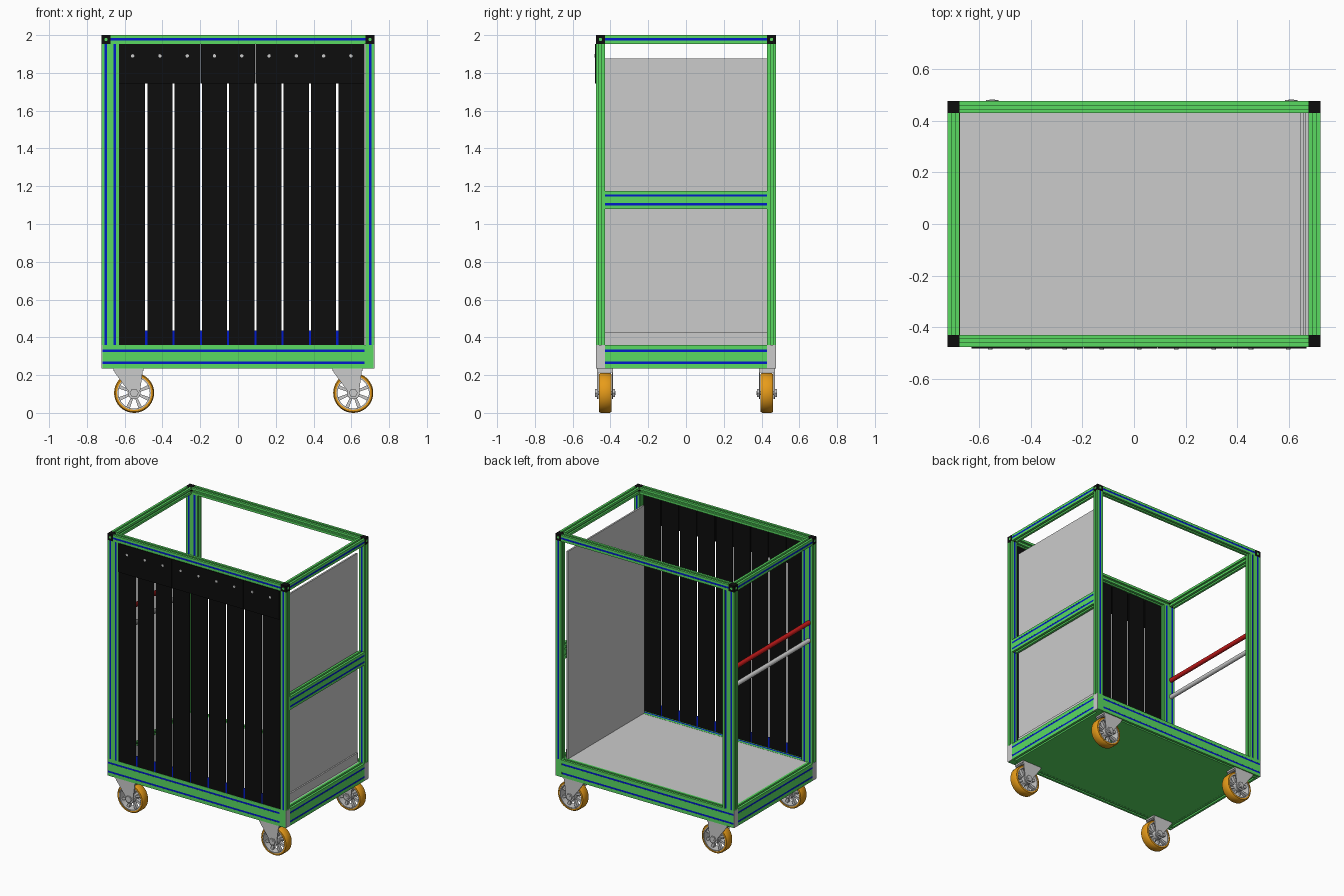
import bpy, bmesh, math
from mathutils import Vector

if "Cube" in bpy.data.objects:
    bpy.data.objects.remove(bpy.data.objects["Cube"])


def mat(name, rgb):
    m = bpy.data.materials.new(name)
    m.diffuse_color = (*rgb, 1)
    m.use_nodes = True
    m.node_tree.nodes["Principled BSDF"].inputs["Base Color"].default_value = m.diffuse_color
    return m


GREEN = mat("green", (0.10, 0.70, 0.12))
BLUE = mat("blue", (0.0, 0.01, 0.6))
BLACK = mat("black", (0.004, 0.004, 0.004))
ORANGE = mat("orange", (0.80, 0.33, 0.01))
RED = mat("red", (0.55, 0.01, 0.01))


def finish(name, bm, m=None, smooth=False):
    bmesh.ops.recalc_face_normals(bm, faces=bm.faces)
    me = bpy.data.meshes.new(name)
    bm.to_mesh(me)
    bm.free()
    ob = bpy.data.objects.new(name, me)
    bpy.context.collection.objects.link(ob)
    if m:
        me.materials.append(m)
    if smooth:
        bpy.context.view_layer.objects.active = ob
        ob.select_set(True)
        bpy.ops.object.shade_smooth_by_angle(angle=math.radians(35))
        ob.select_set(False)
    return ob


def prism(name, pts, axis, a, b, m=None):
    """Extrude a 2D outline along an axis; outline uses the other two axes in order."""
    bm = bmesh.new()
    rows = []
    for t in (a, b):
        row = []
        for p in pts:
            c = list(p)
            c.insert(axis, t)
            row.append(bm.verts.new(c))
        rows.append(row)
    bm.faces.new(rows[0])
    bm.faces.new(rows[1])
    n = len(pts)
    for i in range(n):
        j = (i + 1) % n
        bm.faces.new((rows[0][i], rows[0][j], rows[1][j], rows[1][i]))
    return finish(name, bm, m)


def box(name, lo, hi, m=None):
    return prism(name, [(lo[0], lo[1]), (hi[0], lo[1]), (hi[0], hi[1]), (lo[0], hi[1])],
                 2, lo[2], hi[2], m)


def rod(name, axis, c, r, length, m=None, seg=24):
    """Cylinder centred at c along an axis."""
    o = [c[i] for i in range(3) if i != axis]
    pts = [(o[0] + r * math.cos(2 * math.pi * i / seg), o[1] + r * math.sin(2 * math.pi * i / seg))
           for i in range(seg)]
    ob = prism(name, pts, axis, c[axis] - length / 2, c[axis] + length / 2, m)
    if seg > 8:
        bpy.context.view_layer.objects.active = ob
        ob.select_set(True)
        bpy.ops.object.shade_smooth_by_angle(angle=math.radians(35))
        ob.select_set(False)
    return ob


def ring(name, c, prof, m=None, seg=40):
    """Lathe a closed (radius, y) profile about the y axis."""
    bm = bmesh.new()
    rows = []
    for i in range(seg):
        a = 2 * math.pi * i / seg
        rows.append([bm.verts.new((c[0] + r * math.cos(a), c[1] + y, c[2] + r * math.sin(a)))
                     for r, y in prof])
    n = len(prof)
    for i in range(seg):
        p, q = rows[i], rows[(i + 1) % seg]
        for k in range(n):
            bm.faces.new((p[k], p[(k + 1) % n], q[(k + 1) % n], q[k]))
    return finish(name, bm, m, True)


HW, DEP = 0.0065, 0.012


def slots(d):
    if d < 0.06:
        return [d / 2]
    s = 0.0235 if d < 0.1 else 0.0325
    return [d / 2 - s, d / 2 + s]


def beam(name, axis, lo, hi, blue=()):
    """Slotted extrusion; blue lists (axis, sign) faces whose slots hold an insert."""
    u, v = [i for i in range(3) if i != axis]
    w, h = hi[u] - lo[u], hi[v] - lo[v]
    p = Vector((lo[u], lo[v]))
    d = Vector((1, 0))
    pts = []
    for length in (w, h, w, h):
        n = Vector((-d.y, d.x))
        pts.append(p.copy())
        for s in slots(length):
            a, b = p + d * (s - HW), p + d * (s + HW)
            pts += [a, a + n * DEP, b + n * DEP, b]
        p = p + d * length
        d = n
    prism(name, [tuple(q) for q in pts], axis, lo[axis], hi[axis], GREEN)
    for f, sign in blue:
        o = v if f == u else u
        for s in slots(hi[o] - lo[o]):
            a, b = list(lo), list(hi)
            a[o], b[o] = lo[o] + s - HW, lo[o] + s + HW
            if sign > 0:
                a[f], b[f] = hi[f] - DEP, hi[f] - 0.0005
            else:
                a[f], b[f] = lo[f] + 0.0005, lo[f] + DEP
            box(name + "_insert", a, b, BLUE)


X, Y, T = 0.722, 0.476, 0.046
XI, YI = X - T, Y - T
Z0, Z1, ZT = 0.235, 0.36, 1.954

# base beams, posts and top rails on front and back
for s, tag in ((-1, "front"), (1, "back")):
    y0, y1 = sorted((s * Y, s * YI))
    top_blue = [(2, 1)] if s < 0 else []
    beam(tag + "_base_beam", 0, (-X + 0.004, y0, Z0), (0.67, y1, Z1), [(1, s)] + top_blue)
    box(tag + "_base_end", (0.67, y0, Z0), (X - 0.004, y1, Z1), GREEN)
    for sx in (-1, 1):
        xa, xb = sorted((sx * X, sx * (X - 0.004)))
        box(tag + "_base_cap", (xa, y0, Z0), (xb, y1, Z1))
    beam(tag + "_left_post", 2, (-X, y0, Z1), (-X + 0.092, y1, ZT), [(1, 1), (1, -1)])
    beam(tag + "_right_post", 2, (XI, y0, Z1), (X, y1, ZT), [(1, 1), (1, -1)])
    beam(tag + "_top_rail", 0, (-XI, y0, ZT), (XI, y1, 2), [(1, s)])

# side beams and black corner cubes
for s, tag in ((-1, "left"), (1, "right")):
    x0, x1 = sorted((s * X, s * XI))
    beam(tag + "_base_beam", 1, (x0, -YI, Z0), (x1, YI, Z1), [(0, s)])
    beam(tag + "_top_rail", 1, (x0, -YI, ZT), (x1, YI, 2), [(0, s)])
    for t in (-1, 1):
        y0, y1 = sorted((t * Y, t * YI))
        box("corner_cube", (x0, y0, ZT), (x1, y1, 2), BLACK)
        zc = 2 - T / 2
        rod("corner_plug", 1, (s * (X - T / 2), t * Y, zc), 0.009, 0.002, GREEN, 16)
        rod("corner_plug", 0, (s * X, t * (Y - T / 2), zc), 0.009, 0.002, GREEN, 16)
beam("right_middle_beam", 1, (XI, -YI, 1.08), (X, YI, 1.175), [(0, 1)])

# floor, underside and side panel
box("floor", (-XI, -YI, 0.345), (XI, YI, Z1 - 0.001))
box("underside", (-XI, -YI, Z0 + 0.001), (XI, YI, Z0 + 0.008), GREEN)
box("side_panel", (0.645, -0.44, Z1), (0.657, 0.44, 1.875))
box("side_panel_foot", (0.657, -YI, Z1), (0.667, YI, 0.425))

# handle bars on the open left side
rod("upper_handle", 1, (-0.69, 0, 1.38), 0.016, 2 * YI, RED)
rod("lower_handle", 1, (-0.69, 0, 1.25), 0.016, 2 * YI)

# strip curtain: nine strips, four header plates, rivets and blue tabs
P = 1.3 / 9
for i in range(9):
    a = -0.63 + i * P
    l = 0 if i == 0 else 0.0055
    r = 0 if i == 8 else 0.0055
    box("curtain_strip", (a + l, -0.474, Z1), (a + P - r, -0.467, ZT), BLACK)
    rod("rivet", 1, (a + P / 2, -0.483, 1.89), 0.009, 0.005, None, 16)
    if i:
        box("curtain_tab", (a - 0.0055, -0.473, Z1), (a + 0.0055, -0.468, 0.435), BLUE)
for a, b in ((0, 3), (3, 5), (5, 7), (7, 9)):
    box("curtain_header", (-0.63 + a * P + 0.001, -0.483, 1.745),
        (-0.63 + b * P - 0.001, -0.474, ZT), BLACK)

# casters, all trailing the same way
for cx in (-0.55, 0.61):
    for cy in (-0.428, 0.428):
        c = (cx, cy, 0.107)
        ring("caster_tyre", c, [(0.09, -0.033), (0.1, -0.033), (0.106, -0.024),
                                (0.106, 0.024), (0.1, 0.033), (0.09, 0.033)], ORANGE)
        ring("caster_rim", c, [(0.083, -0.03), (0.0905, -0.03), (0.0905, 0.03), (0.083, 0.03)])
        rod("caster_hub", 1, c, 0.034, 0.066)
        for k in range(8):
            t = 2 * math.pi * (k + 0.5) / 8
            d, n = Vector((math.cos(t), math.sin(t))), Vector((-math.sin(t), math.cos(t)))
            o = Vector((c[0], c[2]))
            pts = [o + d * 0.025 - n * 0.006, o + d * 0.087 - n * 0.01,
                   o + d * 0.087 + n * 0.01, o + d * 0.025 + n * 0.006]
            prism("caster_spoke", [tuple(q) for q in pts], 1, cy - 0.012, cy + 0.012)
        arc = [(cx + 0.034 * math.cos(a), 0.107 + 0.034 * math.sin(a))
               for a in [math.radians(-200 + 20 * k) for k in range(12)]]
        fork = [(cx + 0.045, 0.218), (cx - 0.105, 0.218)] + arc
        for s in (-1, 1):
            y = cy + s * 0.039
            prism("caster_fork", fork, 1, y - 0.003, y + 0.003)
            rod("axle_nut", 1, (cx, cy + s * 0.047, 0.107), 0.024, 0.012, None, 6)
        rod("caster_axle", 1, c, 0.011, 0.108, None, 16)
        box("caster_fork_top", (cx - 0.105, cy - 0.042, 0.215), (cx + 0.045, cy + 0.042, 0.223))
        box("caster_plate", (cx - 0.11, cy - 0.042, 0.223), (cx + 0.05, cy + 0.042, Z0))

# lowest point of the tyres rests on the ground
for ob in bpy.data.objects:
    if ob.name.startswith("caster") or ob.name.startswith("axle"):
        ob.location.z -= 0.001
